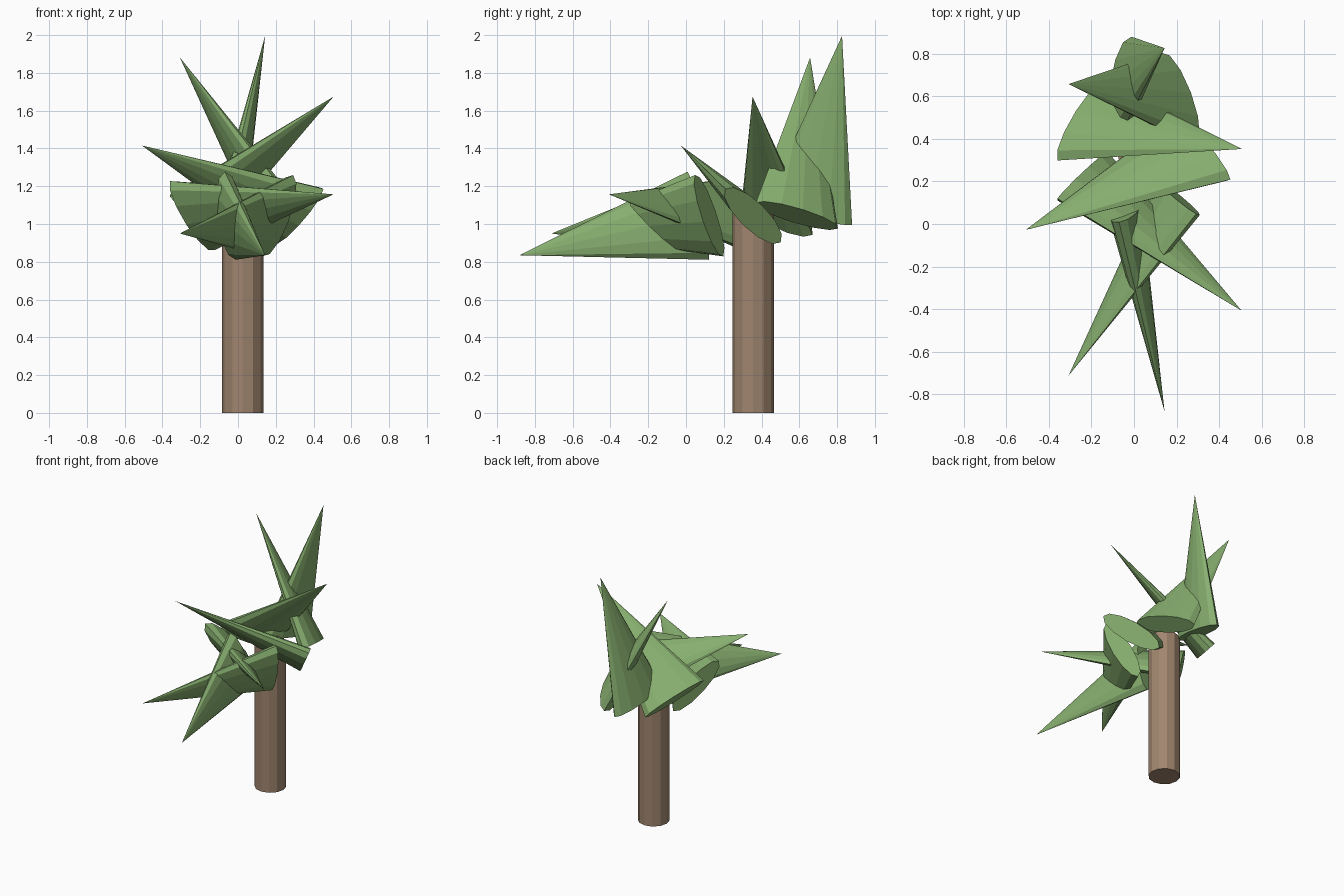
import bpy, math
from mathutils import Matrix

if "Cube" in bpy.data.objects:
    bpy.data.objects.remove(bpy.data.objects["Cube"])

def material(name, rgb):
    m = bpy.data.materials.new(name)
    lin = [((c / 255 + 0.055) / 1.055) ** 2.4 for c in rgb]
    m.diffuse_color = (*lin, 1)
    m.use_nodes = True
    m.node_tree.nodes["Principled BSDF"].inputs["Base Color"].default_value = m.diffuse_color
    return m

bark = material("bark brown", (160, 134, 111))
green = material("leaf green", (136, 176, 112))

CX, CY = 0.025, 0.355      # trunk position
SIDES = 12

# Trunk: straight faceted post
bpy.ops.mesh.primitive_cylinder_add(vertices=SIDES, radius=0.11, depth=1.1,
                                    location=(CX, CY, 0.55))
trunk = bpy.context.object
trunk.name = "trunk"
trunk.data.materials.append(bark)

# Fronds: seven flattened cones whose bases sit on a ring round the trunk top
LENGTH, RADIUS, RING, HEIGHT = 0.987, 0.242, 0.297, 1.044
TILT, LEAN = 0.8, 1.0
for i in range(7):
    a = i * math.tau / 7
    bpy.ops.mesh.primitive_cone_add(vertices=SIDES, radius1=RADIUS, radius2=0, depth=LENGTH)
    frond = bpy.context.object
    frond.name = f"frond_{i + 1}"
    frond.matrix_world = (
        Matrix.Translation((CX + RING * math.cos(a), CY - RING * math.sin(a), HEIGHT))
        @ Matrix.Rotation(TILT, 4, 'X')
        @ Matrix.Rotation(a, 4, 'Z')
        @ Matrix.Rotation(-LEAN, 4, 'Y')
        @ Matrix.Diagonal((1, 0.3, 1, 1))
        @ Matrix.Translation((0, 0, LENGTH / 2)))
    frond.data.materials.append(green)
